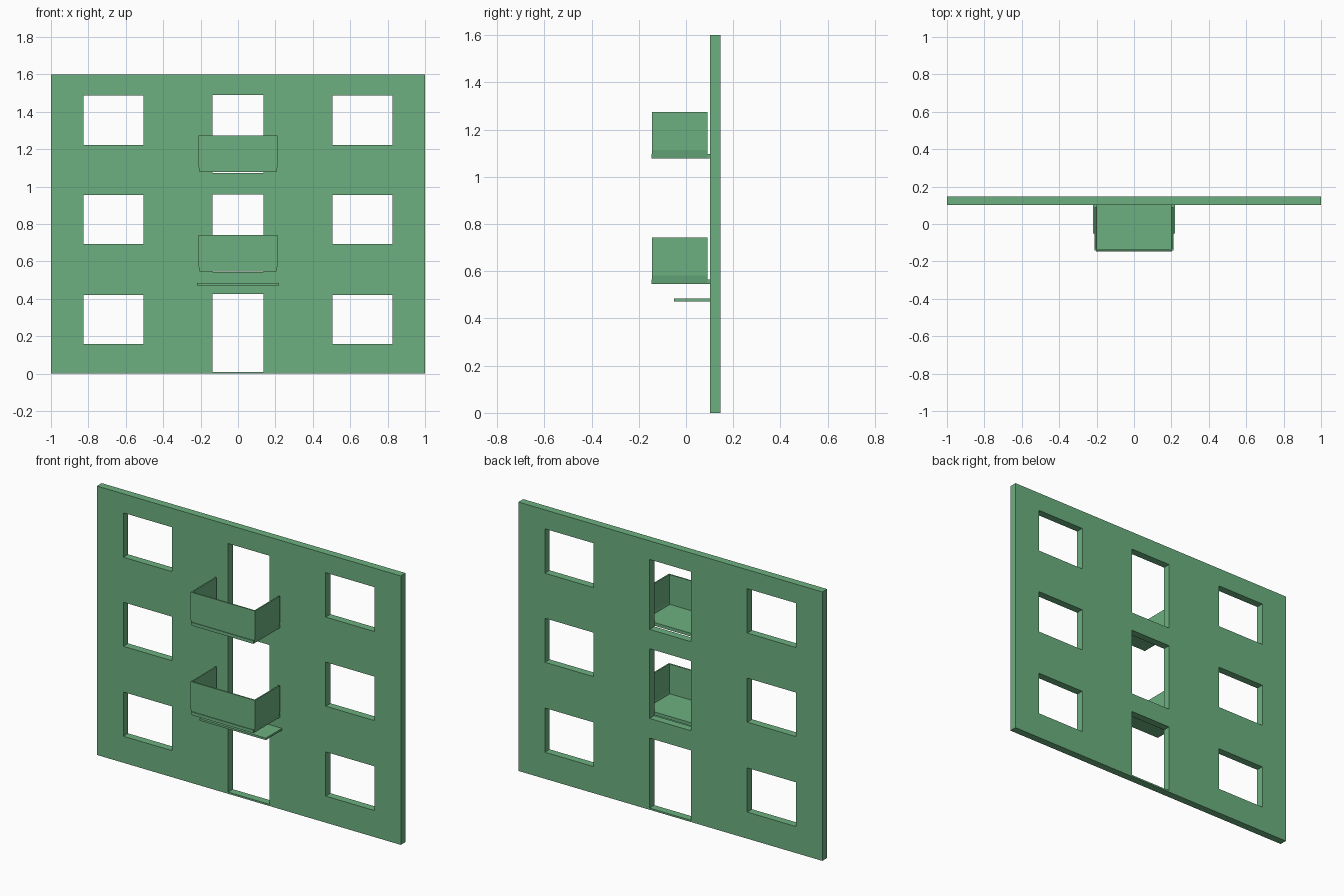
import bpy, bmesh

if "Cube" in bpy.data.objects:
    bpy.data.objects.remove(bpy.data.objects["Cube"])

green = bpy.data.materials.new("facade_green")
green.diffuse_color = (0.15, 0.434, 0.216, 1)
green.use_nodes = True
green.node_tree.nodes["Principled BSDF"].inputs["Base Color"].default_value = green.diffuse_color

WALL_FRONT, WALL_BACK = 0.102, 0.147


def finish(name, bm):
    bmesh.ops.recalc_face_normals(bm, faces=bm.faces)
    me = bpy.data.meshes.new(name)
    bm.to_mesh(me)
    bm.free()
    me.materials.append(green)
    ob = bpy.data.objects.new(name, me)
    bpy.context.collection.objects.link(ob)
    return ob


def extrude_y(bm, y0, y1):
    geo = bmesh.ops.extrude_face_region(bm, geom=bm.faces[:])["geom"]
    bmesh.ops.translate(bm, vec=(0, y1 - y0, 0),
                        verts=[g for g in geo if isinstance(g, bmesh.types.BMVert)])


def prism(name, profile, y0, y1):
    """Extrude an (x, z) outline from y0 to y1."""
    bm = bmesh.new()
    bm.faces.new([bm.verts.new((x, y0, z)) for x, z in profile])
    extrude_y(bm, y0, y1)
    return finish(name, bm)


def box(name, x0, x1, y0, y1, z0, z1):
    return prism(name, [(x0, z0), (x1, z0), (x1, z1), (x0, z1)], y0, y1)


# Openings: three storeys of two windows and a central door
openings = []
for win_lo, win_hi, door_lo, door_hi in [(0.158, 0.421, 0.01, 0.426),
                                         (0.693, 0.955, 0.543, 0.958),
                                         (1.223, 1.487, 1.073, 1.489)]:
    openings += [(-0.826, -0.506, win_lo, win_hi), (0.506, 0.826, win_lo, win_hi),
                 (-0.137, 0.137, door_lo, door_hi)]

# Wall: grid of cells with the openings left out, then thickened
xs = sorted({-1, 1} | {v for o in openings for v in o[:2]})
zs = sorted({0, 1.6} | {v for o in openings for v in o[2:]})
bm = bmesh.new()
grid = {(x, z): bm.verts.new((x, WALL_FRONT, z)) for x in xs for z in zs}
for x0, x1 in zip(xs, xs[1:]):
    for z0, z1 in zip(zs, zs[1:]):
        cx, cz = (x0 + x1) / 2, (z0 + z1) / 2
        if not any(a < cx < b and c < cz < d for a, b, c, d in openings):
            bm.faces.new([grid[p] for p in ((x0, z0), (x1, z0), (x1, z1), (x0, z1))])
extrude_y(bm, WALL_FRONT, WALL_BACK)
bmesh.ops.delete(bm, geom=[v for v in bm.verts if not v.link_faces], context='VERTS')
finish("facade_wall", bm)

# Balconies: floor slab with thin panels that taper inwards at the bottom
T = 0.008
for label, z in (("lower", 0.546), ("upper", 1.078)):
    top, bend = z + 0.196, z + 0.036
    box(label + "_balcony_floor", -0.204, 0.204, -0.147, WALL_FRONT, z, z + 0.019)
    prism(label + "_balcony_front",
          [(-0.205, z + 0.001), (0.205, z + 0.001), (0.212, bend), (0.212, top),
           (-0.212, top), (-0.212, bend)], -0.143, -0.143 + T)
    for side, s in (("left", -1), ("right", 1)):
        prism(f"{label}_balcony_{side}_panel",
              [(s * 0.205, z + 0.001), (s * 0.212, bend), (s * 0.212, top),
               (s * (0.212 - T), top), (s * (0.212 - T), bend),
               (s * (0.205 - T), z + 0.001)], -0.143 + T, 0.09)

# Canopy over the entrance
box("entrance_canopy", -0.218, 0.218, -0.05, WALL_FRONT, 0.472, 0.484)
